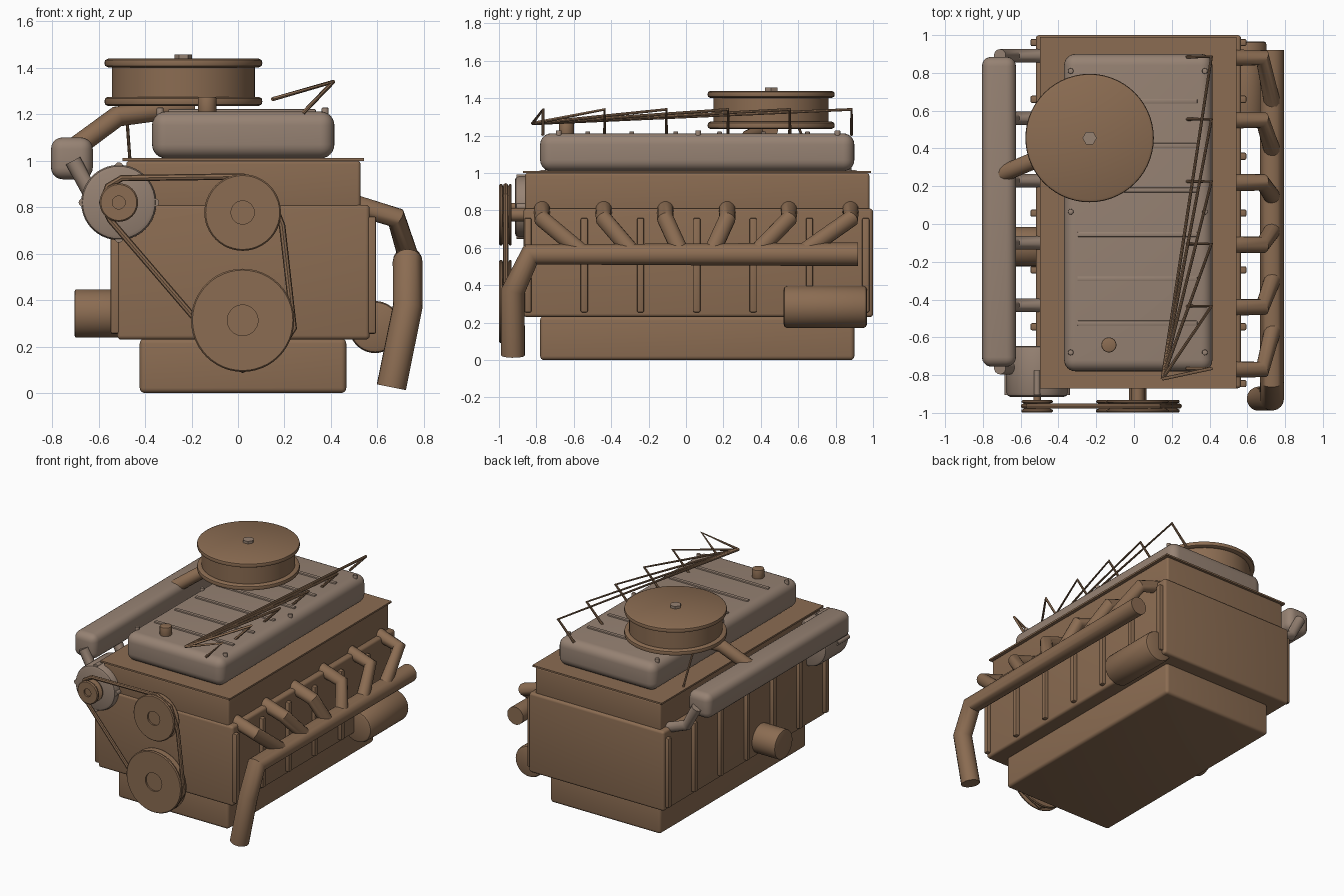
import bpy, bmesh, math
from mathutils import Vector, Matrix

if "Cube" in bpy.data.objects:
    bpy.data.objects.remove(bpy.data.objects["Cube"])


def material(name, rgb):
    m = bpy.data.materials.new(name)
    m.diffuse_color = (*rgb, 1)
    m.use_nodes = True
    m.node_tree.nodes["Principled BSDF"].inputs["Base Color"].default_value = m.diffuse_color
    return m


BROWN = material("brown metal", (0.258, 0.150, 0.084))
GREY = material("warm grey metal", (0.305, 0.223, 0.171))


def finish(obj, mat):
    obj.data.materials.clear()
    obj.data.materials.append(mat)
    bpy.ops.object.select_all(action='DESELECT')
    obj.select_set(True)
    bpy.context.view_layer.objects.active = obj
    bpy.ops.object.shade_smooth_by_angle(angle=math.radians(35))
    return obj


def mesh_object(name, bm, mat):
    bmesh.ops.recalc_face_normals(bm, faces=bm.faces)
    me = bpy.data.meshes.new(name)
    bm.to_mesh(me)
    bm.free()
    obj = bpy.data.objects.new(name, me)
    bpy.context.collection.objects.link(obj)
    return finish(obj, mat)


def box(name, x, y, z, mat, bevel=0.0, segments=4):
    """Box from three (low, high) ranges, with rounded edges."""
    bm = bmesh.new()
    bmesh.ops.create_cube(bm, size=1)
    for v in bm.verts:
        v.co = [(lo + hi) / 2 + c * (hi - lo) for c, (lo, hi) in zip(v.co, (x, y, z))]
    if bevel:
        bmesh.ops.bevel(bm, geom=bm.edges[:], offset=bevel, segments=segments,
                        profile=0.5, affect='EDGES')
    return mesh_object(name, bm, mat)


def lathe(name, profile, centre, axis, mat, sides=40):
    """Spin (radius, height) points around an axis through centre."""
    bm = bmesh.new()
    rings = []
    for r, h in profile:
        if r == 0:
            rings.append([bm.verts.new((0, 0, h))] * sides)
        else:
            rings.append([bm.verts.new((r * math.cos(2 * math.pi * i / sides),
                                        r * math.sin(2 * math.pi * i / sides), h))
                          for i in range(sides)])
    for a, b in zip(rings, rings[1:]):
        for i in range(sides):
            j = (i + 1) % sides
            corners = list(dict.fromkeys((a[i], a[j], b[j], b[i])))
            bm.faces.new(corners)
    turn = Vector((0, 0, 1)).rotation_difference(Vector(axis)).to_matrix().to_4x4()
    bm.transform(Matrix.Translation(centre) @ turn)
    return mesh_object(name, bm, mat)


def cylinder(name, radius, length, centre, axis, mat, edge=0.0, sides=40):
    h, e = length / 2, edge
    if e:
        side = [(radius - e, -h), (radius - e * 0.3, -h + e * 0.3), (radius, -h + e),
                (radius, h - e), (radius - e * 0.3, h - e * 0.3), (radius - e, h)]
    else:
        side = [(radius, -h), (radius, h)]
    return lathe(name, [(0, -h)] + side + [(0, h)], centre, axis, mat, sides)


def tube(name, points, radius, mat, closed=False, res=5):
    """Round pipe along a polyline."""
    cu = bpy.data.curves.new(name, 'CURVE')
    cu.dimensions = '3D'
    cu.bevel_depth = radius
    cu.bevel_resolution = res
    cu.use_fill_caps = True
    s = cu.splines.new('POLY')
    s.points.add(len(points) - 1)
    for p, co in zip(s.points, points):
        p.co = (*co, 1)
    s.use_cyclic_u = closed
    obj = bpy.data.objects.new(name, cu)
    bpy.context.collection.objects.link(obj)
    bpy.ops.object.select_all(action='DESELECT')
    obj.select_set(True)
    bpy.context.view_layer.objects.active = obj
    bpy.ops.object.convert(target='MESH')
    return finish(bpy.context.view_layer.objects.active, mat)


# Main castings
box("oil_pan", (-0.423, 0.466), (-0.78, 0.90), (0, 0.235), BROWN, 0.022)
box("engine_block", (-0.52, 0.567), (-0.87, 1.0), (0.23, 0.81), BROWN, 0.018)
box("cylinder_head", (-0.48, 0.527), (-0.86, 0.98), (0.78, 1.0), BROWN, 0.014)
box("head_gasket_plate", (-0.497, 0.543), (-0.872, 0.99), (0.999, 1.011), BROWN)
box("valve_cover", (-0.37, 0.415), (-0.78, 0.90), (1.01, 1.212), GREY, 0.06, 6)

# Block side ribs
for i in range(7):
    y = -0.845 + i * 0.301
    for side, x in (("right", (0.54, 0.595)), ("left", (-0.548, -0.49))):
        box(f"block_rib_{side}_{i}", x, (y - 0.019, y + 0.019), (0.255, 0.76), BROWN, 0.008, 2)

# Valve cover ribs, bolts and filler cap
for i in range(6):
    y = -0.525 + i * 0.235
    box(f"cover_rib_{i}", (-0.30, 0.335), (y - 0.013, y + 0.013), (1.20, 1.222), GREY, 0.005, 2)
for y in (-0.68, 0.065, 0.81):
    for x in (-0.335, 0.375):
        cylinder("cover_bolt", 0.015, 0.05, (x, y, 1.203), (0, 0, 1), GREY, 0.004, 12)
cylinder("oil_filler_cap", 0.04, 0.08, (-0.133, -0.64, 1.235), (0, 0, 1), BROWN, 0.006, 24)

# Air filter: lower tray, drum and lid in one turned profile
lathe("air_filter", [(0, 1.236), (0.325, 1.236), (0.337, 1.242), (0.34, 1.255), (0.337, 1.268),
                     (0.325, 1.275), (0.308, 1.275), (0.308, 1.402), (0.325, 1.402),
                     (0.337, 1.408), (0.34, 1.42), (0.337, 1.433), (0.325, 1.439), (0, 1.439)],
      (-0.235, 0.455, 0), (0, 0, 1), BROWN, 56)
cylinder("air_filter_nut", 0.038, 0.03, (-0.235, 0.455, 1.442), (0, 0, 1), GREY, 0, 6)
tube("air_filter_snorkel", [(-0.71, 0.26, 1.05), (-0.52, 0.34, 1.19), (-0.2, 0.45, 1.235)],
     0.045, BROWN)
tube("air_filter_stay", [(-0.465, 0.70, 1.0), (-0.483, 0.60, 1.25)], 0.007, BROWN, res=2)

# Intake plenum and runners
box("intake_plenum", (-0.805, -0.625), (-0.755, 0.885), (0.92, 1.10), GREY, 0.05, 5)
for i in range(6):
    y = -0.76 + i * 0.33
    tube(f"intake_runner_{i}", [(-0.71, y, 1.0), (-0.63, y, 0.85), (-0.47, y, 0.79)],
         0.036, GREY)

# Exhaust collector, downpipe and headers leaning to the middle
tube("exhaust_pipe", [(0.73, 0.92, 0.565), (0.73, -0.83, 0.565), (0.73, -0.925, 0.37),
                      (0.66, -0.925, 0.025)], 0.064, BROWN, res=7)
for i, y_end in enumerate((-0.56, -0.29, -0.03, 0.14, 0.38, 0.63)):
    y = -0.77 + i * 0.33
    tube(f"exhaust_header_{i}", [(0.5, y, 0.81), (0.68, y, 0.755), (0.735, y_end, 0.58)],
         0.045, BROWN)

# Starter motor on the right, oil filter on the left
cylinder("starter_motor", 0.112, 0.445, (0.59, 0.745, 0.284), (0, 1, 0), BROWN, 0.018)
cylinder("oil_filter", 0.104, 0.26, (-0.573, -0.12, 0.342), (1, 0, 0), BROWN, 0.008)

# Alternator with mounting lugs
ALT = Vector((-0.513, -0.78, 0.82))
cylinder("alternator", 0.162, 0.27, ALT, (0, 1, 0), GREY, 0.02)
for i in range(4):
    a = math.radians(90 * i)
    spot = ALT + Vector((0.155 * math.cos(a), -0.06, 0.155 * math.sin(a)))
    cylinder("alternator_lug", 0.018, 0.13, spot, (0, 1, 0), GREY, 0, 12)


# Grooved pulleys with a recessed hub and a shaft
def pulley(name, x, z, r, hub):
    lathe(name, [(0, 0.055), (hub, 0.055), (hub, 0.067), (r - 0.006, 0.067), (r, 0.06),
                 (r, 0.052), (r - 0.035, 0.036), (r - 0.035, 0.028), (r, 0.012), (r, 0.006),
                 (r - 0.006, 0), (0, 0)], (x, -0.932, z), (0, -1, 0), BROWN, 48)
    cylinder(name + "_shaft", hub * 0.7, 0.18, (x, -0.88, z), (0, 1, 0), BROWN, 0, 24)


pulley("alternator_pulley", -0.513, 0.82, 0.083, 0.028)
pulley("water_pump_pulley", 0.02, 0.777, 0.165, 0.05)
pulley("crank_pulley", 0.02, 0.313, 0.222, 0.066)

# Drive belt around the three pulleys
belt = [(-0.50, 0.925), (0.02, 0.932), (0.13, 0.88), (0.19, 0.72), (0.24, 0.28), (0.17, 0.17),
        (0.02, 0.10), (-0.12, 0.16), (-0.185, 0.32), (-0.55, 0.745), (-0.585, 0.82), (-0.56, 0.89)]
tube("drive_belt", [(x, -0.964, z) for x, z in belt], 0.014, BROWN, True, 2)

# Ignition leads fanning out from one point
for i in range(6):
    y = -0.765 + i * 0.33
    tube(f"ignition_lead_{i}", [(0.15, -0.82, 1.265), (0.41, y, 1.34), (0.28, y, 1.205)],
         0.009, BROWN, res=2)
